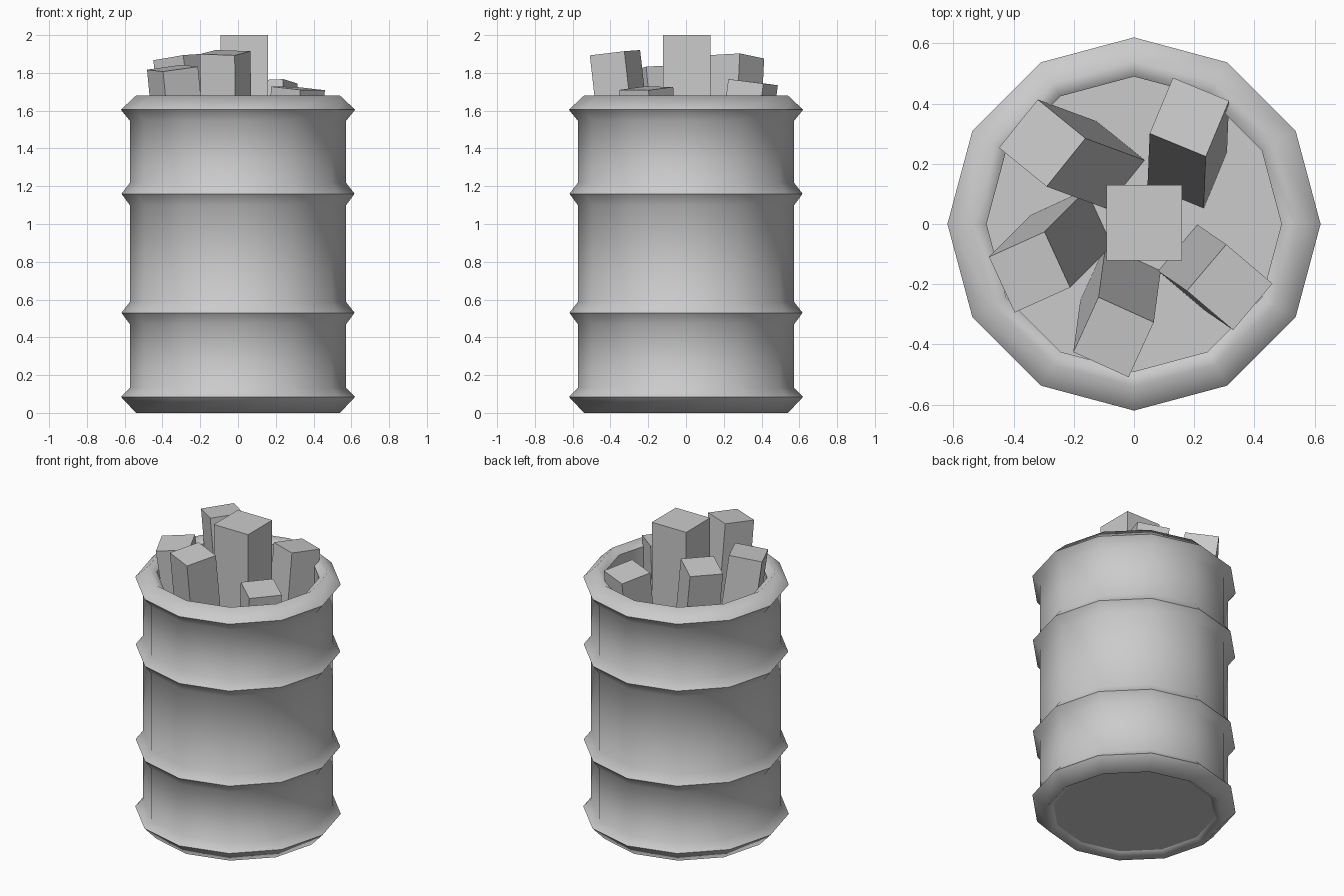
import bpy, bmesh, math
from mathutils import Matrix, Vector

if "Cube" in bpy.data.objects:
    bpy.data.objects.remove(bpy.data.objects["Cube"])

SIDES = 12
FLOOR = 0.4


def finish(bm, name):
    bmesh.ops.recalc_face_normals(bm, faces=bm.faces)
    mesh = bpy.data.meshes.new(name)
    bm.to_mesh(mesh)
    bm.free()
    obj = bpy.data.objects.new(name, mesh)
    bpy.context.collection.objects.link(obj)
    return obj


# Barrel: twelve-sided lathe, profile of (radius, height, crease)
profile = [
    (0.49, 0.035, True), (0.54, 0.0, False),
    (0.62, 0.085, True), (0.573, 0.133, False),
    (0.573, 0.47, False), (0.617, 0.53, True), (0.573, 0.587, False),
    (0.573, 1.10, False), (0.617, 1.16, True), (0.573, 1.217, False),
    (0.573, 1.547, False), (0.62, 1.605, True),
    (0.54, 1.68, False), (0.49, 1.645, True), (0.49, FLOOR, True),
]
bm = bmesh.new()
rings = []
for r, z, _ in profile:
    rings.append([bm.verts.new((r * math.cos(2 * math.pi * i / SIDES),
                                r * math.sin(2 * math.pi * i / SIDES), z))
                  for i in range(SIDES)])
for a, b in zip(rings, rings[1:]):
    for i in range(SIDES):
        j = (i + 1) % SIDES
        bm.faces.new((a[i], a[j], b[j], b[i])).smooth = True
# Underside and inner floor
bm.faces.new(rings[0])
bm.faces.new(rings[-1])
# Crisp edges on the ridges and around the discs
for ring, (_, _, crease) in zip(rings, profile):
    if crease:
        for i in range(SIDES):
            bm.edges.get((ring[i], ring[(i + 1) % SIDES])).smooth = False
finish(bm, "barrel")


def block(name, top, foot_shift, yaw, size):
    """Square timber from the barrel floor up to the centre of its top face."""
    top = Vector(top)
    foot = Vector((top.x + foot_shift[0], top.y + foot_shift[1], FLOOR))
    axis = top - foot
    tilt = Vector((0, 0, 1)).rotation_difference(axis).to_matrix().to_4x4()
    length = axis.length + 0.01
    bm = bmesh.new()
    bmesh.ops.create_cube(bm, size=1, matrix=(
        Matrix.Translation(top) @ tilt
        @ Matrix.Rotation(math.radians(yaw), 4, 'Z')
        @ Matrix.Translation((0, 0, -length / 2))
        @ Matrix.Diagonal((size, size, length, 1))))
    finish(bm, name)


# Timber blocks leaning outward around an upright middle one
block("centre_block", (0.034, 0.004, 2.0), (0, 0), 0, 0.252)
block("back_right_block", (0.184, 0.355, 1.751), (-0.007, -0.17), -22.5, 0.202)
block("back_left_block", (-0.305, 0.269, 1.885), (0.195, -0.072), 51, 0.206)
block("front_left_block", (-0.347, -0.16, 1.825), (0.138, 0.138), 24.5, 0.204)
block("front_block", (-0.068, -0.376, 1.907), (0.023, 0.17), -24.5, 0.202)
block("front_right_block", (0.318, -0.21, 1.718), (-0.095, 0.065), 49.7, 0.202)
